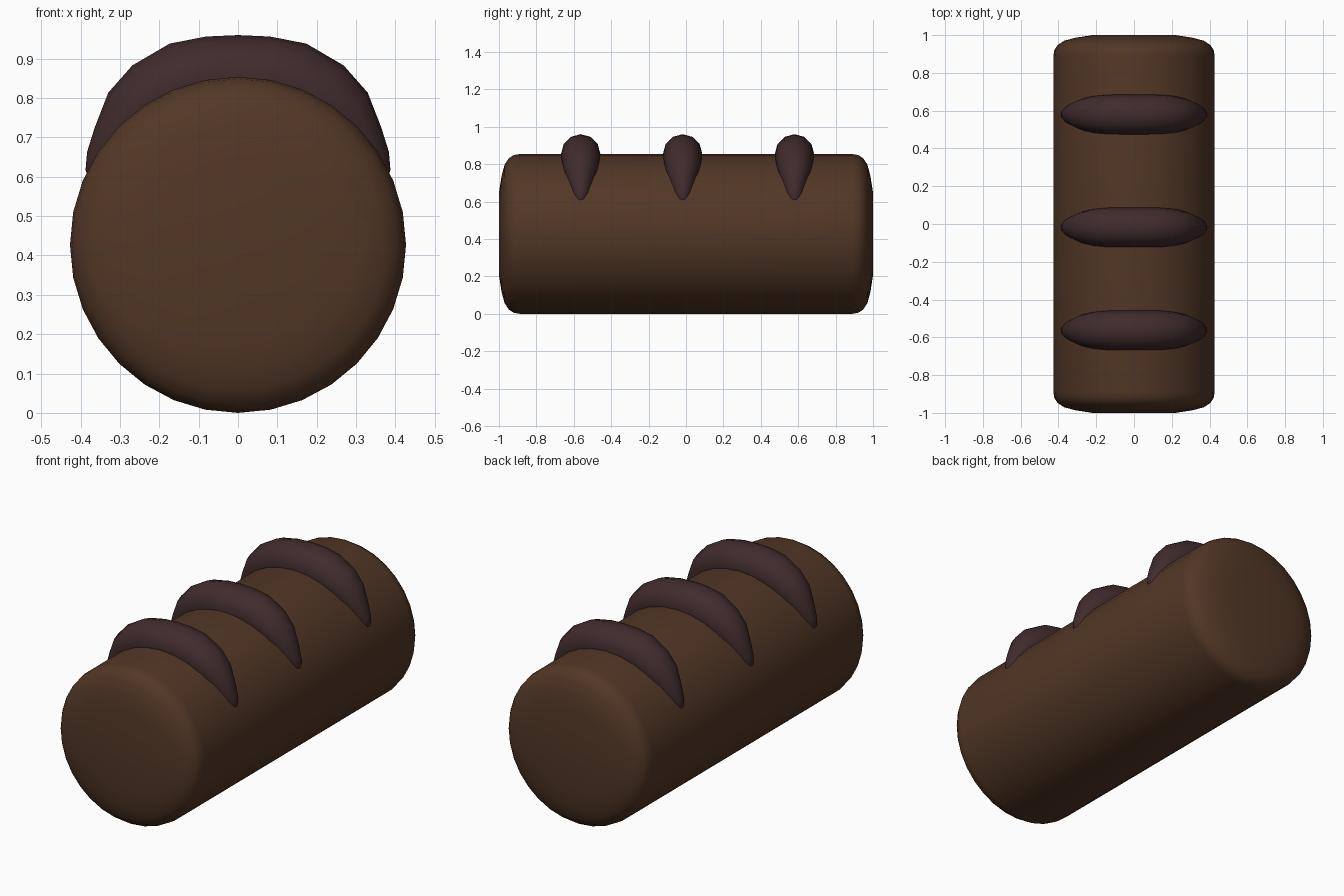
import bpy, bmesh
from math import sin, cos, pi
from mathutils import Vector

if "Cube" in bpy.data.objects:
    bpy.data.objects.remove(bpy.data.objects["Cube"])

RADIUS = 0.427


def material(name, color):
    m = bpy.data.materials.new(name)
    m.diffuse_color = (*color, 1)
    m.use_nodes = True
    m.node_tree.nodes["Principled BSDF"].inputs["Base Color"].default_value = m.diffuse_color
    return m


def skin(name, rings, mat):
    """Bridge equal-sized rings of points into a closed, smooth-shaded tube."""
    bm = bmesh.new()
    loops = [[bm.verts.new(p) for p in ring] for ring in rings]
    n = len(loops[0])
    for a, b in zip(loops, loops[1:]):
        for i in range(n):
            j = (i + 1) % n
            bm.faces.new((a[i], a[j], b[j], b[i]))
    bm.faces.new(loops[0][::-1])
    bm.faces.new(loops[-1])
    bmesh.ops.recalc_face_normals(bm, faces=bm.faces)
    mesh = bpy.data.meshes.new(name)
    bm.to_mesh(mesh)
    bm.free()
    mesh.materials.append(mat)
    for p in mesh.polygons:
        p.use_smooth = True
    obj = bpy.data.objects.new(name, mesh)
    bpy.context.collection.objects.link(obj)
    return obj


brown = material("brown", (0.085, 0.038, 0.019))
dark = material("dark_brown", (0.052, 0.024, 0.026))

# log body: 32-sided cylinder along y with rounded ends
end = [(0.22, 1.0), (0.31, 0.986), (0.37, 0.97), (0.405, 0.947),
       (0.422, 0.92), (RADIUS, 0.89)]
profile = [(r, -y) for r, y in end] + end[::-1]
skin("log_body", [[(r * sin(2 * pi * i / 32), y, RADIUS + r * cos(2 * pi * i / 32))
                   for i in range(32)] for r, y in profile], brown)

# tapered ridges arching over the top: centre x, centre z, tube radius
half = [(0.07, 0.852, 0.105), (0.14, 0.84, 0.104), (0.215, 0.802, 0.097),
        (0.265, 0.757, 0.086), (0.313, 0.69, 0.062), (0.345, 0.64, 0.045),
        (0.365, 0.605, 0.026), (0.372, 0.594, 0.012)]
path = [(-x, z, r) for x, z, r in half[::-1]] + [(0, 0.855, 0.105)] + half


def ridge(name, y):
    rings = []
    for k, (x, z, r) in enumerate(path):
        a, b = path[max(k - 1, 0)], path[min(k + 1, len(path) - 1)]
        t = Vector((b[0] - a[0], 0, b[1] - a[1])).normalized()
        out = Vector((-t.z, 0, t.x))
        rings.append([Vector((x, y, z)) + r * (out * cos(2 * pi * i / 12)
                      + Vector((0, sin(2 * pi * i / 12), 0))) for i in range(12)])
    skin(name, rings, dark)


for name, y in (("front_ridge", -0.563), ("middle_ridge", -0.018), ("back_ridge", 0.58)):
    ridge(name, y)
